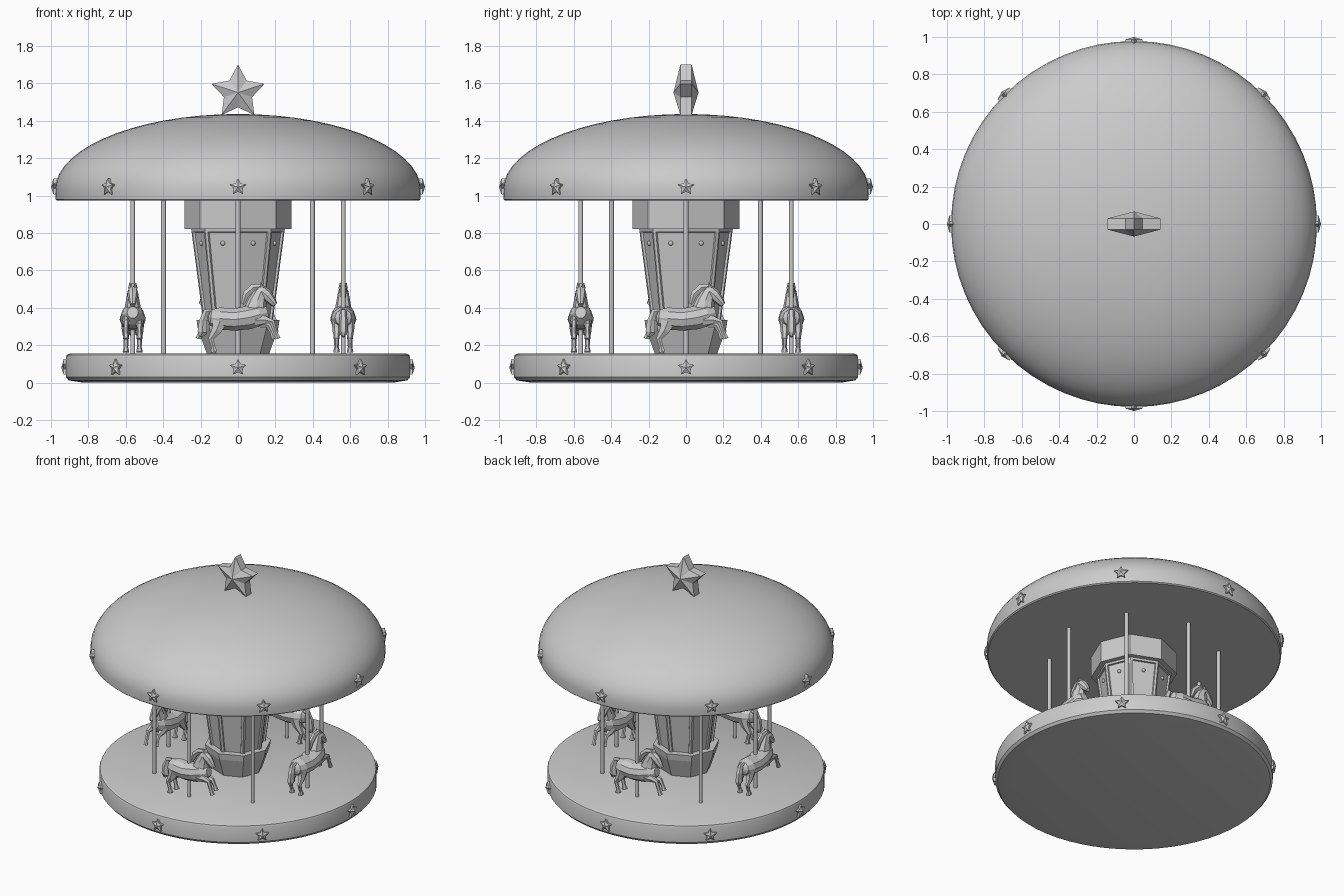
import bpy, bmesh, math
from mathutils import Vector

if "Cube" in bpy.data.objects:
    bpy.data.objects.remove(bpy.data.objects["Cube"])

grey = bpy.data.materials.new("plain grey")
grey.diffuse_color = (0.6, 0.6, 0.6, 1)
grey.use_nodes = True
grey.node_tree.nodes["Principled BSDF"].inputs["Base Color"].default_value = grey.diffuse_color


def finish(name, bm, smooth=False):
    bmesh.ops.recalc_face_normals(bm, faces=bm.faces[:])
    me = bpy.data.meshes.new(name)
    bm.to_mesh(me)
    bm.free()
    me.materials.append(grey)
    ob = bpy.data.objects.new(name, me)
    bpy.context.collection.objects.link(ob)
    if smooth:
        bpy.ops.object.select_all(action='DESELECT')
        ob.select_set(True)
        bpy.context.view_layer.objects.active = ob
        bpy.ops.object.shade_smooth_by_angle(angle=math.radians(35))
    return ob


def skin(bm, rings):
    """Bridge rings of points and cap both ends; returns the side faces."""
    vs = [[bm.verts.new(p) for p in r] for r in rings]
    n = len(vs[0])
    sides = []
    for a, b in zip(vs, vs[1:]):
        for i in range(n):
            j = (i + 1) % n
            sides.append(bm.faces.new((a[i], a[j], b[j], b[i])))
    bm.faces.new(vs[0][::-1])
    bm.faces.new(vs[-1])
    return sides


def circle(r, z, n, x=0, y=0):
    return [(x + r * math.cos(math.tau * i / n), y + r * math.sin(math.tau * i / n), z)
            for i in range(n)]


def lathe(name, profile, n, smooth=False):
    bm = bmesh.new()
    skin(bm, [circle(r, z, n) for r, z in profile])
    return finish(name, bm, smooth)


def tube(bm, pts, y=0.0, n=8):
    """Loft along a path in the XZ plane; pts are (x, z, side radius, in-plane radius)."""
    rings = []
    for i, (x, z, ry, rn) in enumerate(pts):
        a, b = pts[max(i - 1, 0)], pts[min(i + 1, len(pts) - 1)]
        t = Vector((b[0] - a[0], b[1] - a[1])).normalized()
        ring = []
        for k in range(n):
            c, s = math.cos(math.tau * k / n), math.sin(math.tau * k / n)
            ring.append((x - t.y * rn * s, y + ry * c, z + t.x * rn * s))
        rings.append(ring)
    skin(bm, rings)


def star_mesh(name, r, rim, peak):
    """Five-pointed star facing -y, with a rim and a raised centre on both faces."""
    bm = bmesh.new()
    loops = []
    for y in (-rim, rim):
        loops.append([bm.verts.new((q * math.sin(a), y, q * math.cos(a)))
                      for k in range(10)
                      for q, a in [((r if k % 2 == 0 else r * 0.53), k * math.pi / 5)]])
    mids = [bm.verts.new((0, -peak, 0)), bm.verts.new((0, peak, 0))]
    for k in range(10):
        j = (k + 1) % 10
        bm.faces.new((loops[0][k], loops[0][j], loops[1][j], loops[1][k]))
        for lp, m in zip(loops, mids):
            bm.faces.new((lp[k], lp[j], m))
    return finish(name, bm)


# round platform
lathe("platform", [(0.83, 0), (0.905, 0.012), (0.92, 0.03), (0.92, 0.135),
                   (0.915, 0.148), (0.90, 0.155)], 64, True)

# domed canopy with a flat underside
dome = [(0.968, 0.973), (0.976, 0.98), (0.978, 1.03)]
dome += [(0.978 * math.cos(a), 1.03 + 0.406 * math.sin(a))
         for a in (math.radians(6 * k) for k in range(1, 15))]
dome.append((0.01, 1.436))
lathe("canopy", dome, 64, True)

# octagonal centre: base, panelled column, top block
lathe("column_base", [(0.165, 0.15), (0.215, 0.29), (0.222, 0.335), (0.19, 0.335)], 8)
lathe("column_block", [(0.286, 0.82), (0.286, 0.975)], 8)
bm = bmesh.new()
panels = skin(bm, [circle(0.182, 0.30, 8), circle(0.25, 0.82, 8)])
bmesh.ops.recalc_face_normals(bm, faces=bm.faces[:])
bmesh.ops.inset_individual(bm, faces=panels, thickness=0.022, depth=0)
bmesh.ops.inset_individual(bm, faces=panels, thickness=0.004, depth=-0.012)
finish("column", bm)

# round studs at the top of each panel
bm = bmesh.new()
for k in range(8):
    a = math.radians(22.5 + 45 * k)
    g = bmesh.ops.create_uvsphere(bm, u_segments=10, v_segments=6, radius=0.013)
    bmesh.ops.translate(bm, verts=g["verts"],
                        vec=(0.211 * math.cos(a), 0.211 * math.sin(a), 0.745))
finish("panel_studs", bm, True)

# eight poles
bm = bmesh.new()
for k in range(8):
    a = math.radians(45 * k)
    x, y = 0.563 * math.cos(a), 0.563 * math.sin(a)
    skin(bm, [circle(0.013, z, 12, x, y) for z in (0.15, 0.98)])
finish("poles", bm, True)

# stars: one on top, eight around each rim
star_mesh("top_star", 0.149, 0.03, 0.067).location = (0, 0, 1.551)
for name, r, z, size in (("platform_star", 0.92, 0.08, 0.046), ("canopy_star", 0.975, 1.045, 0.047)):
    first = star_mesh(name, size, 0.012, 0.025)
    for k in range(8):
        ob = first if k == 0 else first.copy()
        if k:
            bpy.context.collection.objects.link(ob)
        a = math.radians(45 * k)
        ob.location = (r * math.cos(a), r * math.sin(a), z)
        ob.rotation_euler.z = a + math.pi / 2

# horse, facing +x
bm = bmesh.new()
# body
tube(bm, [(-0.158, 0.35, 0.02, 0.02), (-0.145, 0.348, 0.045, 0.045), (-0.10, 0.343, 0.065, 0.062),
          (-0.02, 0.337, 0.07, 0.062), (0.06, 0.348, 0.068, 0.066),
          (0.12, 0.365, 0.056, 0.06), (0.16, 0.375, 0.03, 0.032)], n=10)
# neck and head
tube(bm, [(0.09, 0.375, 0.048, 0.065), (0.105, 0.44, 0.036, 0.048),
          (0.122, 0.485, 0.028, 0.034), (0.135, 0.51, 0.016, 0.02)])
tube(bm, [(0.105, 0.50, 0.018, 0.022), (0.13, 0.485, 0.028, 0.034), (0.155, 0.465, 0.028, 0.032),
          (0.185, 0.432, 0.02, 0.022), (0.198, 0.415, 0.014, 0.015)])
# mane and tail
tube(bm, [(0.025, 0.42, 0.008, 0.01), (0.045, 0.475, 0.016, 0.022), (0.08, 0.507, 0.018, 0.022),
          (0.125, 0.515, 0.016, 0.016), (0.155, 0.498, 0.006, 0.006)], n=6)
tube(bm, [(-0.14, 0.385, 0.012, 0.012), (-0.17, 0.38, 0.018, 0.018), (-0.187, 0.33, 0.022, 0.024),
          (-0.19, 0.27, 0.024, 0.03), (-0.20, 0.245, 0.008, 0.012)], n=6)
for s in (-1, 1):
    # ear
    tube(bm, [(0.13, 0.505, 0.01, 0.01), (0.122, 0.535, 0.002, 0.002)], 0.016 * s, 5)
    # hind leg with hoof
    tube(bm, [(-0.095, 0.33, 0.026, 0.045), (-0.115, 0.28, 0.022, 0.03), (-0.145, 0.235, 0.014, 0.016),
              (-0.132, 0.19, 0.012, 0.012), (-0.128, 0.163, 0.018, 0.02)], 0.036 * s, 6)
    # raised front leg with hoof
    d = 0.01 * s
    tube(bm, [(0.09, 0.335, 0.022, 0.035), (0.135 - d, 0.325 - d, 0.02, 0.024), (0.172 - d, 0.315 - d, 0.015, 0.016),
              (0.19 - d, 0.27, 0.012, 0.012), (0.203 - d, 0.235, 0.016, 0.016)], 0.036 * s, 6)
horse = finish("horse", bm)
for k in range(4):
    ob = horse if k == 0 else horse.copy()
    if k:
        bpy.context.collection.objects.link(ob)
    a = math.radians(90 * k)
    ob.location = (0.563 * math.sin(a), -0.563 * math.cos(a), 0)
    ob.rotation_euler.z = a
